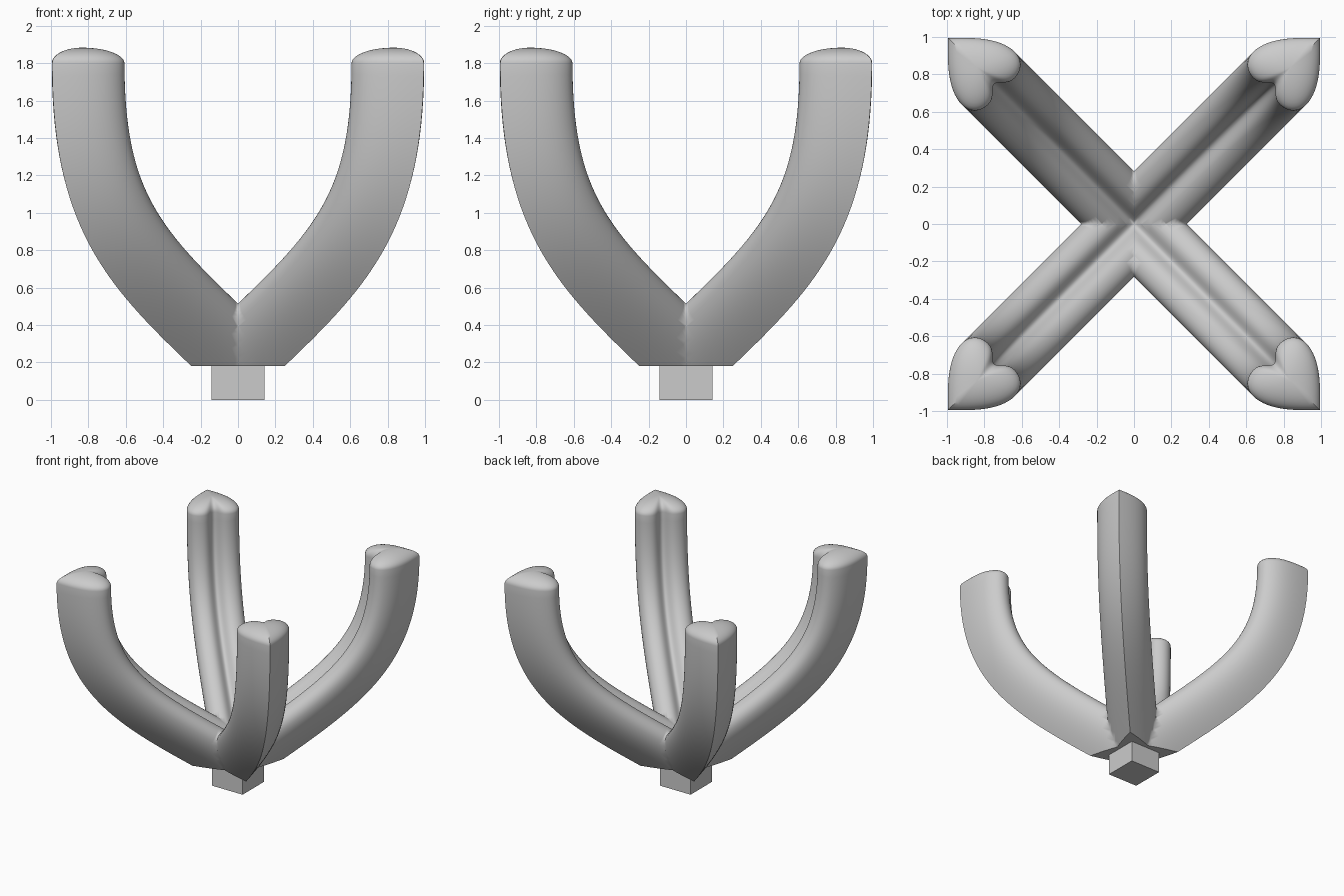
import bpy, bmesh, math
from mathutils import Vector
from mathutils.geometry import interpolate_bezier

if "Cube" in bpy.data.objects:
    bpy.data.objects.remove(bpy.data.objects["Cube"])

S = math.sqrt(0.5)


def bez(pts, n):
    return [p.to_2d() for p in interpolate_bezier(*[Vector((a, b, 0)) for a, b in pts], n)]


# Heart cross-section: u = outward from arm centre, t = sideways
half = bez([(.205, 0), (.1, .115), (0, .2), (-.1, .2)], 14)
half += bez([(-.1, .2), (-.16, .2), (-.197, .155), (-.197, .1)], 10)[1:]
half += bez([(-.197, .1), (-.197, .045), (-.145, .03), (-.142, 0)], 10)[1:]
heart = half + [Vector((p.x, -p.y)) for p in half[-2:0:-1]]

# Arm path in the diagonal plane: (radius, height)
path_pts = [(0, .19), (.8, .73), (1.2, .95), (1.2, 1.8)]
path = [Vector((-.5, -.148))] + bez(path_pts, 40)

bm = bmesh.new()
rings = []


def add_ring(centre, tangent, scale=1.0, pivot=-0.02):
    ring = []
    for p in heart:
        u, t = pivot + (p.x - pivot) * scale, p.y * scale
        r = centre.x + u * tangent.y
        z = centre.y - u * tangent.x
        ring.append(bm.verts.new(((r + t) * S, (r - t) * S, z)))
    rings.append(ring)


for i, c in enumerate(path):
    a, b = path[max(i - 1, 0)], path[min(i + 1, len(path) - 1)]
    tan = (b - a).normalized() if i < len(path) - 1 else Vector((0, 1))
    add_ring(c, tan)

# Domed tip
for k in range(1, 11):
    ang = math.radians(87) * k / 10
    add_ring(Vector((1.2, 1.8 + .083 * math.sin(ang))), Vector((0, 1)), math.cos(ang))

n = len(heart)
for lo, hi in zip(rings, rings[1:]):
    for j in range(n):
        bm.faces.new((lo[j], lo[(j + 1) % n], hi[(j + 1) % n], hi[j]))
bm.faces.new(rings[0])
bm.faces.new(rings[-1])
bmesh.ops.recalc_face_normals(bm, faces=bm.faces)


# Trim the root: flat underside, then quarter planes where the arms meet
def trim(co, no):
    geom = bm.verts[:] + bm.edges[:] + bm.faces[:]
    res = bmesh.ops.bisect_plane(bm, geom=geom, dist=1e-5, plane_co=co, plane_no=no, clear_inner=True)
    return [e for e in res["geom_cut"] if isinstance(e, bmesh.types.BMEdge)]


cut = trim((0, 0, .18), (0, 0, 1))
fill = bmesh.ops.triangle_fill(bm, edges=cut, use_beauty=True, normal=(0, 0, -1))
trim((0, 0, 0), (1, 0, 0))
trim((0, 0, 0), (0, 1, 0))
bmesh.ops.recalc_face_normals(bm, faces=bm.faces)
# keep the outside facing out, judged by the dome top
top = max(bm.faces, key=lambda f: f.calc_center_median().z)
if top.normal.z < 0:
    bmesh.ops.reverse_faces(bm, faces=bm.faces)

mesh = bpy.data.meshes.new("heart_arms")
bm.to_mesh(mesh)
bm.free()
arms = bpy.data.objects.new("heart_arms", mesh)
bpy.context.collection.objects.link(arms)
bpy.context.view_layer.objects.active = arms
arms.select_set(True)
bpy.ops.object.shade_smooth_by_angle(angle=math.radians(35))
mirror = arms.modifiers.new("four_arms", 'MIRROR')
mirror.use_axis = (True, True, False)
mirror.merge_threshold = 0.0005

# Square foot
bpy.ops.mesh.primitive_cube_add(size=1, location=(0, 0, .0925))
foot = bpy.context.object
foot.name = "square_foot"
foot.scale = (.285, .285, .185)
